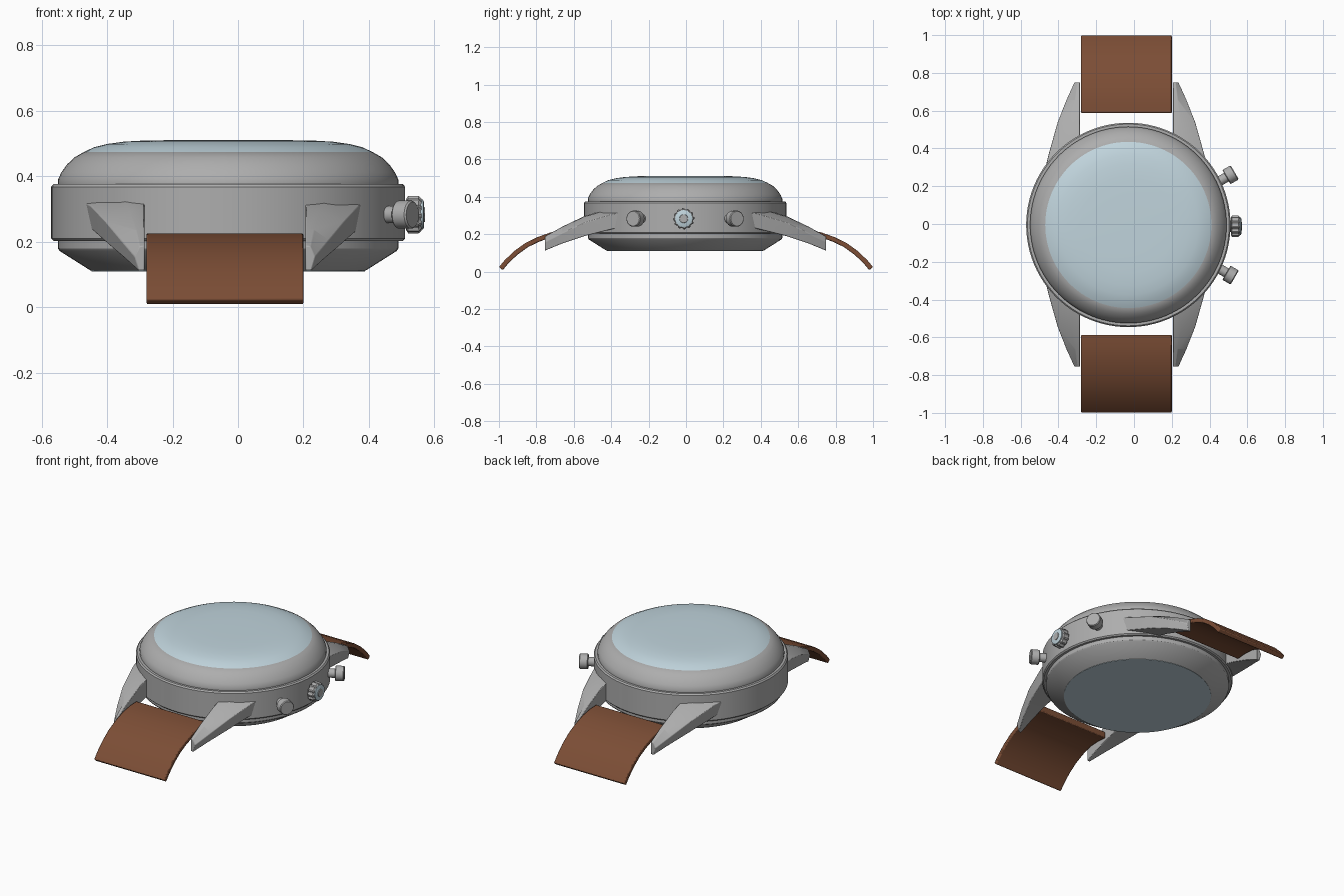
import bpy, bmesh, math
from mathutils import Vector, Matrix

if "Cube" in bpy.data.objects:
    bpy.data.objects.remove(bpy.data.objects["Cube"], do_unlink=True)

CENTRE = Vector((-0.03, -0.005, 0))
BAND_X = -0.04


def material(name, rgb):
    m = bpy.data.materials.new(name)
    m.use_nodes = True
    m.diffuse_color = (*rgb, 1)
    m.node_tree.nodes["Principled BSDF"].inputs["Base Color"].default_value = (*rgb, 1)
    return m


steel = material("steel grey", (0.42, 0.42, 0.42))
glass = material("pale blue glass", (0.53, 0.66, 0.72))
leather = material("brown leather", (0.2, 0.075, 0.036))


def finish(bm, name, mat, bevel=0, angle=30):
    bmesh.ops.recalc_face_normals(bm, faces=bm.faces)
    mesh = bpy.data.meshes.new(name)
    bm.to_mesh(mesh)
    bm.free()
    mesh.materials.append(mat)
    ob = bpy.data.objects.new(name, mesh)
    bpy.context.collection.objects.link(ob)
    if bevel:
        mod = ob.modifiers.new("soft edges", "BEVEL")
        mod.width, mod.segments = bevel, 2
    bpy.ops.object.select_all(action="DESELECT")
    bpy.context.view_layer.objects.active = ob
    ob.select_set(True)
    bpy.ops.object.shade_smooth_by_angle(angle=math.radians(angle))
    return ob


def loft(bm, rings, caps=True):
    """Join rings of points with quads."""
    loops = [[bm.verts.new(p) for p in ring] for ring in rings]
    n = len(loops[0])
    for a, b in zip(loops, loops[1:]):
        for i in range(n):
            j = (i + 1) % n
            bm.faces.new((a[i], a[j], b[j], b[i]))
    if caps:
        bm.faces.new(loops[0])
        bm.faces.new(loops[-1])


def turned(name, profile, mat, matrix, sides=96, ridge=0, caps=True):
    """Turn (radius, height) points about an axis; ridge adds knurling."""
    bm = bmesh.new()
    rings = []
    for r, h in profile:
        ring = []
        for i in range(sides):
            a = 2 * math.pi * i / sides
            q = r - (ridge if i % 4 > 1 else 0)
            ring.append(matrix @ Vector((q * math.cos(a), q * math.sin(a), h)))
        rings.append(ring)
    loft(bm, rings, caps)
    return finish(bm, name, mat)


# Case, bezel and both glasses
upright = Matrix.Translation(CENTRE)
turned("case", [(0.42, 0.112), (0.515, 0.172), (0.52, 0.18), (0.52, 0.203),
                (0.534, 0.203), (0.541, 0.21), (0.541, 0.368), (0.534, 0.376),
                (0.5, 0.376)], steel, upright)
turned("bezel", [(0.5, 0.37), (0.52, 0.376), (0.52, 0.39), (0.51, 0.412),
                 (0.492, 0.437), (0.47, 0.458), (0.44, 0.475)], steel, upright)
turned("crystal", [(0.44, 0.475), (0.41, 0.489), (0.37, 0.499), (0.32, 0.506),
                   (0.25, 0.51), (0.12, 0.511), (0.01, 0.511)], glass, upright)
turned("back_glass", [(0.418, 0.113), (0.418, 0.11)], glass, upright)

# Crown with knurled grip and inset face
sideways = Matrix.Translation((0.5, -0.012, 0.283)) @ Matrix.Rotation(math.pi / 2, 4, "Y")
turned("crown_stem", [(0.03, -0.03), (0.03, 0.02)], steel, sideways, 32)
turned("crown", [(0.048, 0.014), (0.057, 0.02), (0.057, 0.052), (0.05, 0.06)],
       steel, sideways, 48, 0.006)
turned("crown_face", [(0.046, 0.058), (0.046, 0.065), (0.04, 0.068)], glass, sideways, 32)
turned("crown_centre", [(0.024, 0.066), (0.022, 0.071)], steel, sideways, 32)

# Chronograph pushers
for side, label in ((1, "back"), (-1, "front")):
    aim = Vector((math.cos(math.radians(30)), side * 0.5, 0))
    place = Matrix.Translation((0.51, -0.005 + side * 0.265, 0.283))
    turn = aim.to_track_quat("Z", "Y").to_matrix().to_4x4()
    turned("pusher_" + label, [(0.026, -0.13), (0.026, -0.024), (0.04, -0.024),
                               (0.043, -0.02), (0.043, 0.022), (0.039, 0.027)],
           steel, place @ turn, 32)

# Lugs: y, inner x, ridge x, outer x, top z, ridge z, bottom z
LUG = [(0.30, 0.25, 0.34, 0.43, 0.352, 0.345, 0.25),
       (0.38, 0.245, 0.315, 0.41, 0.345, 0.335, 0.23),
       (0.54, 0.247, 0.29, 0.365, 0.297, 0.287, 0.19),
       (0.66, 0.246, 0.272, 0.318, 0.24, 0.23, 0.15),
       (0.752, 0.246, 0.262, 0.276, 0.188, 0.18, 0.112)]
for sx, lr in ((1, "left"), (-1, "right")):
    for sy, fb in ((-1, "front"), (1, "back")):
        rings = []
        for y, inner, ridge, outer, top, mid, low in LUG:
            section = ((inner, low), (inner, top), (ridge, mid + 0.006),
                       (outer, mid - 0.025), (outer - 0.012, low))
            rings.append([(BAND_X + sx * x, -0.003 + sy * y, z) for x, z in section])
        bm = bmesh.new()
        loft(bm, rings)
        finish(bm, f"{fb}_{lr}_lug", steel, 0.003, 25)

# Strap halves: curved sheet, thicker at the case end
PATH = [(0.588, 0.213), (0.65, 0.21), (0.72, 0.197), (0.79, 0.172),
        (0.85, 0.143), (0.91, 0.1), (0.96, 0.052), (0.99, 0.016)]
for sy, fb in ((-1, "front"), (1, "back")):
    rings = []
    for i, (y, z) in enumerate(PATH):
        a, b = PATH[max(i - 1, 0)], PATH[min(i + 1, len(PATH) - 1)]
        along = Vector((0, b[0] - a[0], b[1] - a[1])).normalized()
        normal = Vector((0, -along.z, along.y))
        up, down = 0.013, (0.03 if i == 0 else 0.022 if i == 1 else 0.013)
        ring = []
        for x, off in ((-0.24, -down), (-0.24, up), (0.24, up), (0.24, -down)):
            p = Vector((BAND_X + x, y, z)) + normal * off
            ring.append((p.x, sy * p.y, p.z))
        rings.append(ring)
    bm = bmesh.new()
    loft(bm, rings)
    finish(bm, fb + "_strap", leather, 0.005, 40)
